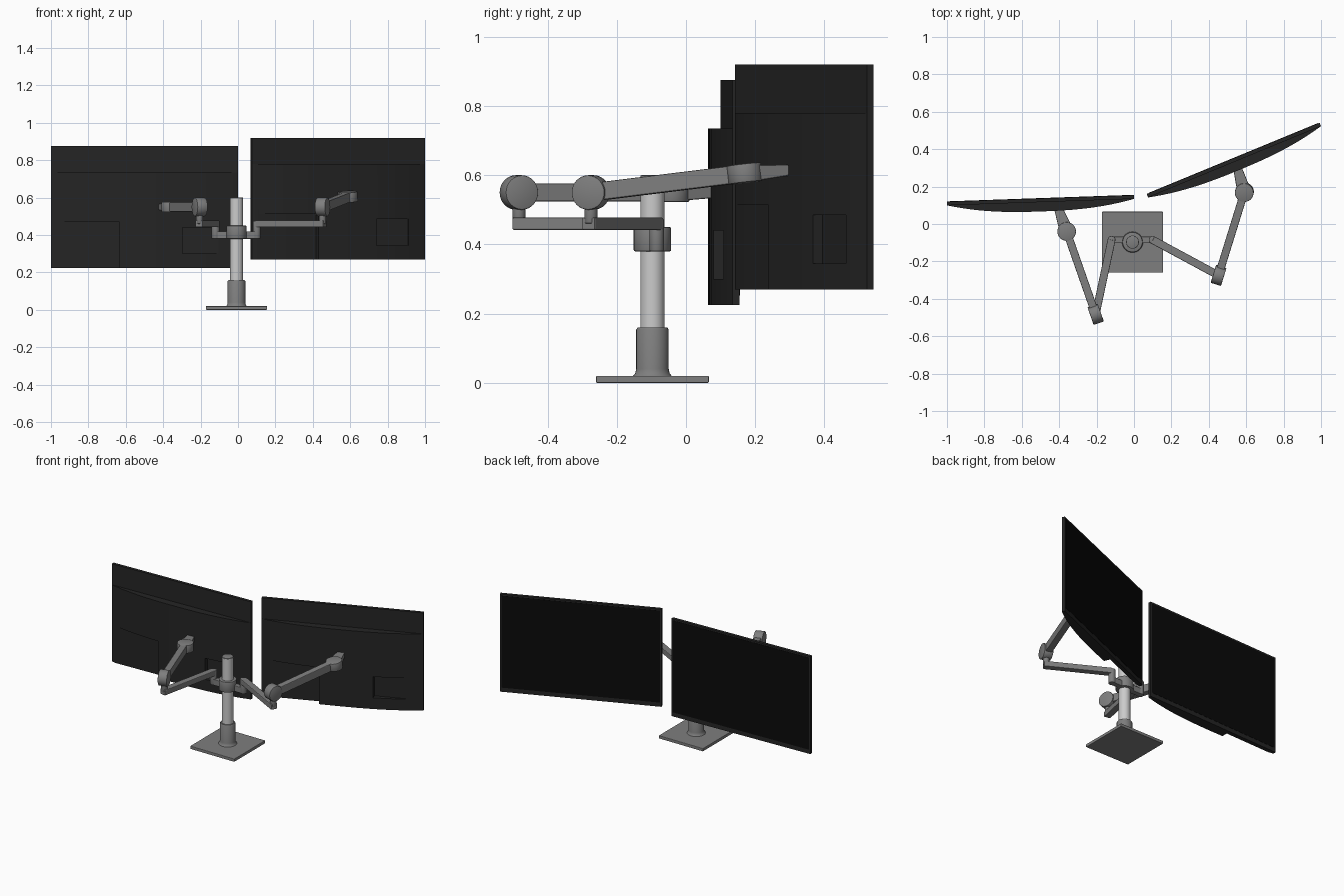
import bpy, bmesh, math
from mathutils import Vector, Matrix

cube = bpy.data.objects.get("Cube")
if cube:
    bpy.data.objects.remove(cube)


def material(name, v):
    m = bpy.data.materials.new(name)
    m.use_nodes = True
    m.diffuse_color = (v, v, v, 1)
    bsdf = m.node_tree.nodes["Principled BSDF"]
    bsdf.inputs["Base Color"].default_value = (v, v, v, 1)
    bsdf.inputs["Roughness"].default_value = 0.6
    return m


GREY = material("arm grey", 0.21)
SILVER = material("pole silver", 0.6)
SHELL = material("shell charcoal", 0.018)
BLACK = material("screen black", 0.003)


def finish(name, bm, mat, matrix=None, smooth=False, bevel=0):
    bmesh.ops.recalc_face_normals(bm, faces=bm.faces)
    mesh = bpy.data.meshes.new(name)
    bm.to_mesh(mesh)
    bm.free()
    mesh.materials.append(mat)
    ob = bpy.data.objects.new(name, mesh)
    bpy.context.collection.objects.link(ob)
    if matrix:
        ob.matrix_world = matrix
    bpy.context.view_layer.objects.active = ob
    for o in bpy.context.selected_objects:
        o.select_set(False)
    ob.select_set(True)
    if bevel:
        mod = ob.modifiers.new("soft edges", "BEVEL")
        mod.width, mod.segments = bevel, 2
        bpy.ops.object.modifier_apply(modifier=mod.name)
    if smooth:
        bpy.ops.object.shade_smooth_by_angle(angle=math.radians(35))
    return ob


def box(name, lo, hi, mat, matrix=None, bevel=0):
    lo, hi = Vector(lo), Vector(hi)
    bm = bmesh.new()
    bmesh.ops.create_cube(bm, size=1)
    for v in bm.verts:
        v.co = (lo + hi) / 2 + v.co * (hi - lo)
    return finish(name, bm, mat, matrix, bevel=bevel)


def bar(name, p, q, width, height, end=1, mat=GREY):
    """Rectangular beam from p to q, scaled at q by end."""
    p, q = Vector(p), Vector(q)
    x = (q - p).normalized()
    y = Vector((0, 0, 1)).cross(x).normalized()
    z = x.cross(y)
    bm = bmesh.new()
    bmesh.ops.create_cube(bm, size=1)
    for v in bm.verts:
        k = end if v.co.x > 0 else 1
        base = q if v.co.x > 0 else p
        v.co = base + y * v.co.y * width * k + z * v.co.z * height * k
    return finish(name, bm, mat, bevel=0.004)


def rod(name, p, q, radius, mat=GREY, bevel=0.004):
    p, q = Vector(p), Vector(q)
    bm = bmesh.new()
    rot = (q - p).to_track_quat("Z", "Y").to_matrix().to_4x4()
    bmesh.ops.create_cone(bm, cap_ends=True, segments=32, radius1=radius, radius2=radius,
                          depth=(q - p).length, matrix=Matrix.Translation((p + q) / 2) @ rot)
    return finish(name, bm, mat, smooth=True, bevel=bevel)


# Stand: plate, flared collar, pole, cap and clamp ring
CX, CY = -0.008, -0.097
box("base_plate", (CX - .163, CY - .163, 0), (CX + .163, CY + .163, .02), GREY, bevel=0.003)
bm = bmesh.new()
profile = [(0, .02), (.056, .02), (.05, .027), (.047, .04), (.047, .153), (.043, .16), (0, .16)]
verts = [bm.verts.new((r, 0, z)) for r, z in profile]
edges = [bm.edges.new(pair) for pair in zip(verts, verts[1:])]
bmesh.ops.spin(bm, geom=verts + edges, cent=(0, 0, 0), axis=(0, 0, 1),
               angle=math.tau, steps=32)
bmesh.ops.remove_doubles(bm, verts=bm.verts, dist=1e-5)
finish("collar", bm, GREY, Matrix.Translation((CX, CY, 0)), smooth=True)
rod("pole", (CX, CY, .15), (CX, CY, .595), .035, SILVER, bevel=0)
rod("pole_cap", (CX, CY, .592), (CX, CY, .6), .034, GREY, bevel=0.002)
rod("clamp_ring", (CX, CY, .38), (CX, CY, .45), .054)


def arm(side, pivot, elbow, head, tip):
    """Clamp lug, lower beam, elbow drum, upper beam and tilting head."""
    pivot, elbow, head, tip = map(Vector, (pivot, elbow, head, tip))
    up = Vector((0, 0, 1))
    flat = Vector((head.x - elbow.x, head.y - elbow.y, 0)).normalized()
    axle = flat.cross(up)
    bar(side + "_clamp_lug", (CX, pivot.y, .4), (pivot.x, pivot.y, .4), .035, .04)
    rod(side + "_pivot", (pivot.x, pivot.y, .38), (pivot.x, pivot.y, .475), .021)
    low = Vector((elbow.x, elbow.y, .46))
    bar(side + "_lower_beam", (pivot.x, pivot.y, .46), low + (low - pivot).normalized() * .015,
        .042, .036)
    rod(side + "_elbow_post", low, elbow, .019)
    rod(side + "_elbow_drum", elbow - axle * .029, elbow + axle * .029, .05)
    bar(side + "_upper_beam", elbow, head, .042, .052)
    slope = (head - elbow).normalized()
    normal = axle.cross(slope)
    rod(side + "_head", head - normal * .027, head + normal * .027, .05)
    bar(side + "_screen_mount", head, tip, .075, .05, end=.6)


arm("right", (-.12, -.085, .46), (-.205, -.483, .55), (-.36, -.04, .55), (-.405, .085, .55))
arm("left", (.1, -.085, .46), (.452, -.275, .55), (.59, .17, .605), (.553, .3, .615))


def monitor(side, x, y, z, degrees):
    m = Matrix.Translation((x, y, z)) @ Matrix.Rotation(math.radians(degrees), 4, "Z")
    # Thin panel with the display plate on its face
    box(side + "_panel", (-.5, -.02, 0), (.5, 0, .65), SHELL, m)
    box(side + "_display", (-.49, -.001, .028), (.49, .0015, .64), BLACK, m)
    # Curved rear housing, stopping short of the top
    bm = bmesh.new()
    steps = 24
    curve = [-.5 + i / steps for i in range(steps + 1)]
    outline = [(u, -.02 - .05 * (1 - abs(2 * u) ** 2.5)) for u in curve]
    outline += [(.5, -.012), (-.5, -.012)]
    face = bm.faces.new([bm.verts.new((u, v, 0)) for u, v in outline])
    new = bmesh.ops.extrude_face_region(bm, geom=[face])["geom"]
    bmesh.ops.translate(bm, vec=(0, 0, .51),
                        verts=[g for g in new if isinstance(g, bmesh.types.BMVert)])
    housing = finish(side + "_rear_housing", bm, SHELL, m)
    # Recesses: connector bay and small label pocket
    for lo, hi in (((-.48, -.2, -.1), (-.135, -.028, .245)),
                   ((.2, -.2, .075), (.395, -.036, .215))):
        cutter = box("recess_cutter", lo, hi, SHELL, m)
        cutter.hide_render = True
        mod = housing.modifiers.new("recess", "BOOLEAN")
        mod.operation, mod.solver, mod.object = "DIFFERENCE", "EXACT", cutter
        bpy.context.view_layer.objects.active = housing
        bpy.ops.object.modifier_apply(modifier=mod.name)
        bpy.data.objects.remove(cutter)
    housing.select_set(True)
    bpy.ops.object.shade_smooth_by_angle(angle=math.radians(20))


monitor("right", -.5, .137, .225, 2)
monitor("left", .53, .351, .27, 22.4)
